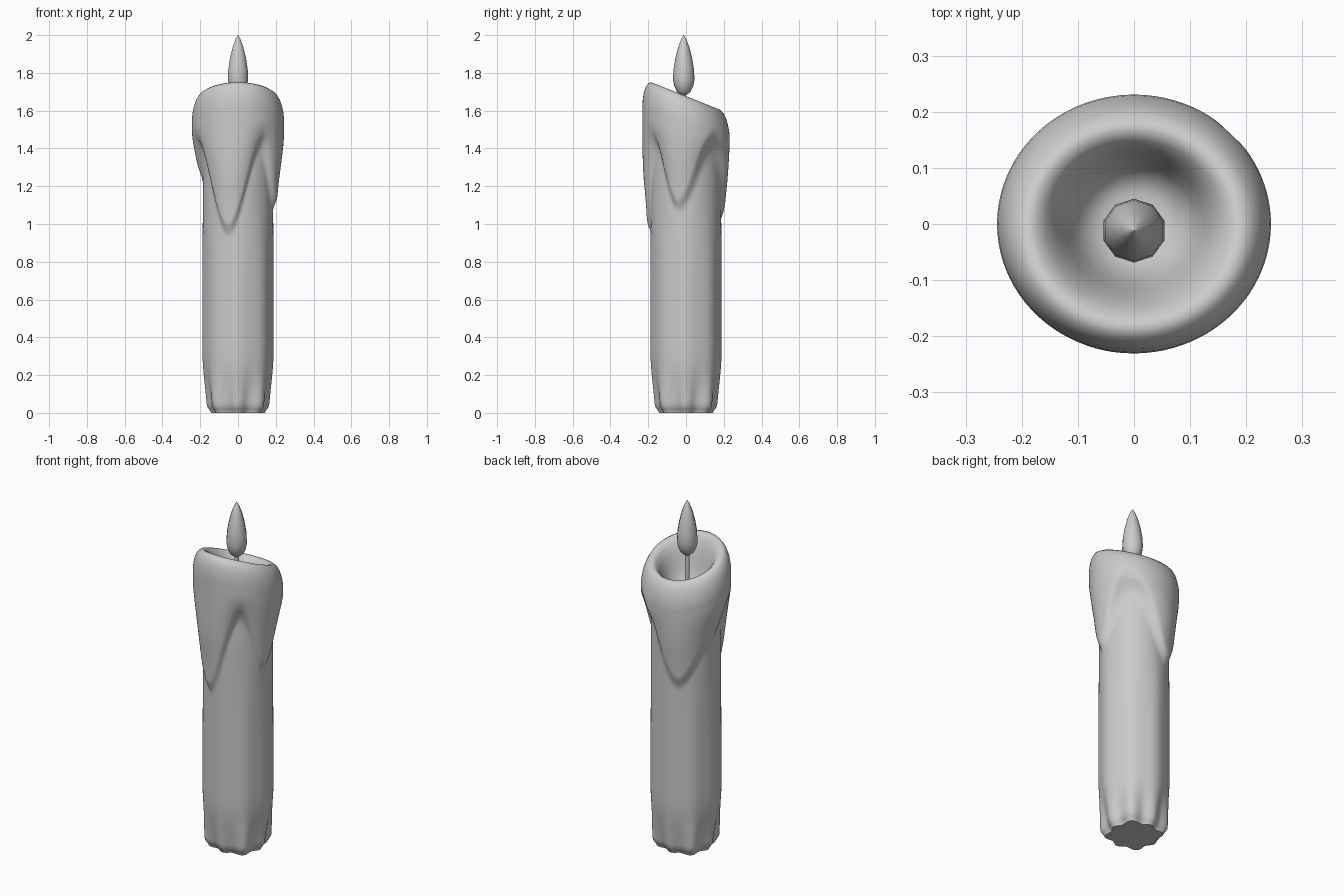
import bpy, bmesh, math

if "Cube" in bpy.data.objects:
    bpy.data.objects.remove(bpy.data.objects["Cube"])

def smooth(a, b, t):
    t = min(1, max(0, (t - a) / (b - a)))
    return t * t * (3 - 2 * t)

def loft(name, rings, bottom=True, top=True, angle=60):
    """Skin a stack of equal-sized rings of points and cap the ends."""
    bm = bmesh.new()
    rows = [[bm.verts.new(p) for p in ring] for ring in rings]
    n = len(rows[0])
    for a, b in zip(rows, rows[1:]):
        for i in range(n):
            j = (i + 1) % n
            bm.faces.new((a[i], a[j], b[j], b[i]))
    if bottom:
        bm.faces.new(rows[0][::-1])
    if top:
        bm.faces.new(rows[-1])
    mesh = bpy.data.meshes.new(name)
    bm.to_mesh(mesh)
    bm.free()
    ob = bpy.data.objects.new(name, mesh)
    bpy.context.collection.objects.link(ob)
    bpy.context.view_layer.objects.active = ob
    ob.select_set(True)
    bpy.ops.object.shade_smooth_by_angle(angle=math.radians(angle))
    ob.select_set(False)
    return ob

# Lower edge of the melted wax: (angle, height, softness of the edge)
EDGE = [(-105, 0.95, .06), (-53, 1.38, .07), (-12, 1.08, .06), (45, 1.33, .25),
        (113, 1.0, .07), (165, 1.2, .12), (200, 1.36, .10), (255, 0.95, .06)]

def edge(deg):
    deg = (deg + 105) % 360 - 105
    for (a, h, s), (b, k, q) in zip(EDGE, EDGE[1:]):
        if a <= deg <= b:
            t = smooth(a, b, deg)
            return h + (k - h) * t, s + (q - s) * t

# Candle shaft with drips, rolled rim and hollow
SEG = 120

def wax_ring(z, radius=None):
    ring = []
    for i in range(SEG):
        a = 2 * math.pi * i / SEG
        h, soft = edge(math.degrees(a))
        if radius is None:
            # shaft, pinched and fluted near the foot
            foot = 1 - smooth(-0.03, 0.32, z)
            r = 0.186 - 0.028 * foot - 0.02 * (1 - smooth(0, 0.04, z))
            flute = 1 - smooth(0.03, 0.25, z)
            r += flute * (0.009 * math.cos(8 * a) - 0.007 * math.cos(4 * a))
            r += 0.0025 * math.cos(8 * a) * (1 - smooth(0.6, 1.2, z))
            # wax layer
            r += smooth(h - 0.02, h + soft, z) * (0.022 + 0.036 * smooth(h, 1.5, z))
        else:
            r = radius
        x, y = r * math.cos(a), r * math.sin(a)
        if z > 1.2:
            y *= 1 - 0.055 * smooth(1.2, 1.5, z)
        tilt = -0.40 * smooth(1.3, 1.62, z) if radius is None or radius > 0.13 else -0.40 * max(0, radius / 0.13)
        ring.append((x, y, z + tilt * y))
    return ring

rings = [wax_ring(z) for z in (0, 0.008, 0.02, 0.035)]
rings += [wax_ring(0.06 + 0.06 * i) for i in range(14)]
rings += [wax_ring(0.86 + 0.0125 * i) for i in range(56)]
RIM = [(.242, 1.575), (.236, 1.61), (.226, 1.64), (.211, 1.665), (.193, 1.677),
       (.176, 1.674), (.158, 1.655), (.14, 1.62), (.125, 1.57), (.11, 1.52),
       (.09, 1.475), (.06, 1.45), (.03, 1.445)]
rings += [wax_ring(z, r) for r, z in RIM]
loft("candle_wax", rings)

# Wick and flame
def circle(r, z, n, y=-0.012):
    return [(r * math.cos(2 * math.pi * (i + .5) / n),
             y + r * math.sin(2 * math.pi * (i + .5) / n), z) for i in range(n)]

loft("wick", [circle(0.013, z, 10) for z in (1.43, 1.72)])
FLAME = [(.018, 1.685), (.036, 1.70), (.05, 1.73), (.057, 1.765), (.054, 1.82),
         (.044, 1.88), (.03, 1.935), (.013, 1.98), (.001, 2.0)]
loft("flame", [circle(r, z, 10) for r, z in FLAME])
